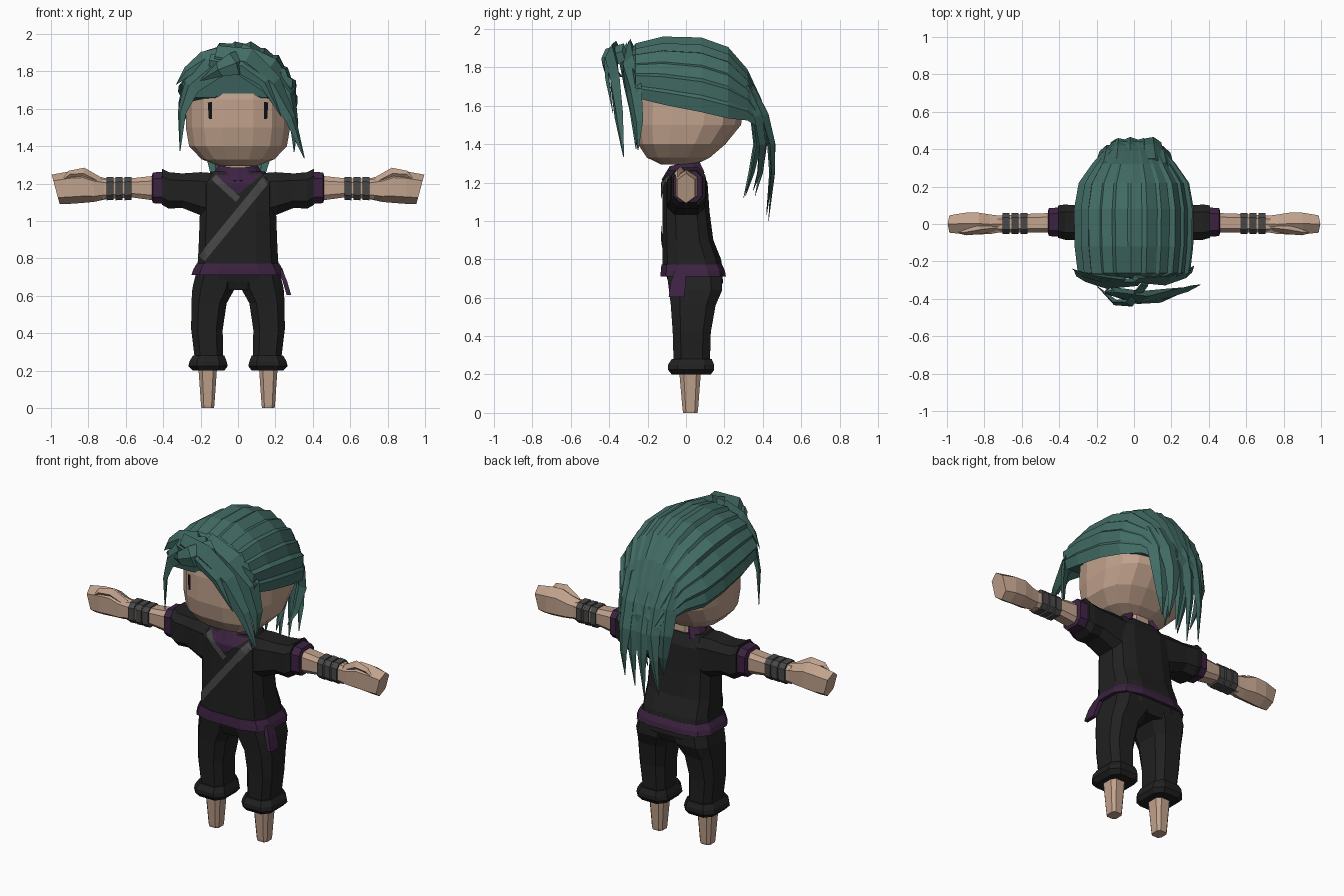
import bpy, bmesh, math
from mathutils import Vector
from mathutils.bvhtree import BVHTree

if "Cube" in bpy.data.objects:
    bpy.data.objects.remove(bpy.data.objects["Cube"], do_unlink=True)


def material(name, *rgb):
    m = bpy.data.materials.new(name)
    m.use_nodes = True
    m.diffuse_color = (*rgb, 1)
    m.node_tree.nodes["Principled BSDF"].inputs["Base Color"].default_value = (*rgb, 1)
    return m


HAIR = material("teal hair", .055, .15, .13)
SKIN = material("skin", .53, .36, .265)
CLOTH = material("black cloth", .015, .015, .015)
PURPLE = material("purple cloth", .045, .016, .052)
GREY = material("grey strap", .065, .065, .065)
INK = material("ink black", .005, .005, .006)


def build(name, verts, faces, mat):
    bm = bmesh.new()
    vs = [bm.verts.new(v) for v in verts]
    for f in faces:
        bm.faces.new([vs[i] for i in f])
    bmesh.ops.recalc_face_normals(bm, faces=bm.faces)
    me = bpy.data.meshes.new(name)
    bm.to_mesh(me)
    bm.free()
    me.materials.append(mat)
    ob = bpy.data.objects.new(name, me)
    bpy.context.scene.collection.objects.link(ob)
    return BVHTree.FromPolygons([Vector(v) for v in verts], faces)


def loft(name, rings, mat):
    """Closed skin over rings of equal point count."""
    n = len(rings[0])
    faces = [(r * n + i, r * n + (i + 1) % n, (r + 1) * n + (i + 1) % n, (r + 1) * n + i)
             for r in range(len(rings) - 1) for i in range(n)]
    faces += [tuple(range(n)), tuple(range((len(rings) - 1) * n, len(rings) * n))]
    return build(name, [p for r in rings for p in r], faces, mat)


def oval(rx, ry, n=8, power=.6):
    """Boxy oval in two axes."""
    out = []
    for i in range(n):
        a = math.tau * (i + .5) / n
        c, s = math.cos(a), math.sin(a)
        out.append((math.copysign(abs(c) ** power, c) * rx, math.copysign(abs(s) ** power, s) * ry))
    return out


def upright(name, rows, mat, n=8, power=.6):
    """Rows of z, centre x, half width, front y, back y."""
    return loft(name, [[(cx + u, (f + b) / 2 + v, z) for u, v in oval(rx * 1.04, (b - f) / 2 * 1.04, n, power)]
                       for z, cx, rx, f, b in rows], mat)


def sideways(name, rows, mat, s, n=8, power=.6, slant=0):
    """Rows of x, low z, high z, front y, back y, mirrored by s."""
    rings = []
    for k, (x, lo, hi, f, b) in enumerate(rows):
        sh = slant if k == len(rows) - 1 else 0
        rings.append([(s * (x + sh * v), (f + b) / 2 + u, (lo + hi) / 2 + v)
                      for u, v in oval((b - f) / 2 * 1.04, (hi - lo) / 2 * 1.04, n, power)])
    loft(name, rings, mat)


def strand(name, pts, w, mat=HAIR, out=None, thick=.4):
    """Tapered lock with a ridged cross-section."""
    pts = [Vector(p) for p in pts]
    rings, last = [], len(pts) - 1
    for i, p in enumerate(pts):
        t = (pts[min(i + 1, last)] - pts[max(i - 1, 0)]).normalized()
        n = Vector(out) if out else Vector((p.x, p.y, 0)).normalized()
        side = t.cross(n).normalized()
        n = side.cross(t)
        k = w * (.7 if i == 0 else max(.04, (1 - (i / last) ** 2)))
        rings.append([p + side * k, p + n * k * thick, p - side * k, p - n * k * thick])
    loft(name, rings, mat)


def plate(name, a, b, w0, w1, tree, mat, steps=10):
    """Thin band from a to b (x, z) laid on the front of a surface."""
    a, b = Vector(a), Vector(b)
    d = (b - a).normalized()
    nrm, verts = Vector((-d.y, d.x)), []
    for i in range(steps + 1):
        u = i / steps
        for j in range(4):
            q = a.lerp(b, u) + nrm * (w0 + (w1 - w0) * u) * (j / 3 - .5)
            hit = tree.ray_cast(Vector((q.x, -2, q.y)), Vector((0, 1, 0)))[0]
            verts.append((q.x, (hit.y if hit else -.05) - .007, q.y))
    faces = [(i * 4 + j, i * 4 + j + 1, i * 4 + j + 5, i * 4 + j + 4)
             for i in range(steps) for j in range(3)]
    build(name, verts, faces, mat)


# Head and face
head = upright("head", [(1.295, 0, .1, -.13, .05), (1.33, 0, .19, -.2, .12), (1.4, 0, .255, -.245, .2),
                        (1.5, 0, .272, -.265, .28), (1.65, 0, .272, -.265, .3), (1.75, 0, .24, -.25, .26),
                        (1.82, 0, .18, -.22, .2), (1.87, 0, .09, -.12, .1)], SKIN, 16, .75)
for s, side in ((1, "left"), (-1, "right")):
    plate(side + "_eye", (s * .15, 1.635), (s * .148, 1.545), .024, .016, head, INK, 3)
    plate(side + "_brow", (s * .225, 1.7), (s * .11, 1.68), .022, .035, head, INK, 4)
upright("neck", [(1.18, 0, .08, -.06, .08), (1.34, 0, .07, -.06, .07)], SKIN)

# Tunic, hips and sash
tunic = upright("tunic", [(.74, 0, .215, -.12, .19), (.8, 0, .21, -.12, .18), (.9, 0, .205, -.12, .14),
                          (1.05, 0, .2, -.12, .12), (1.2, 0, .2, -.12, .11), (1.265, 0, .14, -.085, .08)],
                CLOTH, 12)
upright("hips", [(.63, 0, .19, -.07, .17), (.68, 0, .22, -.09, .19), (.75, 0, .215, -.11, .185)], CLOTH, 12)
upright("sash", [(.71, 0, .245, -.13, .205), (.74, 0, .235, -.128, .2), (.772, 0, .217, -.125, .185)], PURPLE, 12)
loft("sash_tail", [[(x + dx, y, z) for dx, y in ((-.012, f), (.012, f), (.012, b), (-.012, b))]
                   for x, z, f, b in ((.225, .74, -.06, .0), (.25, .68, -.08, .0), (.272, .605, -.09, -.01))], PURPLE)

# Collar, lapels and strap
plate("collar_front", (0, 1.255), (0, 1.15), .27, .02, tunic, PURPLE)
plate("short_lapel", (-.13, 1.235), (0, 1.115), .035, .035, tunic, GREY)
plate("long_strap", (.165, 1.24), (-.195, .8), .045, .045, tunic, GREY, 16)
verts, count = [], 10
for i in range(count + 1):
    a = math.radians(-140 + 280 * i / count)
    for r, z in ((.15, 1.235), (.1, 1.305), (.085, 1.3), (.11, 1.22)):
        verts.append((r * math.sin(a), -r * .85 * math.cos(a), z - .02 * math.cos(a)))
loft("standing_collar", [verts[i * 4:i * 4 + 4] for i in range(count + 1)], PURPLE)

# Limbs, mirrored
for s, side in ((1, "left"), (-1, "right")):
    sideways(side + "_sleeve", [(.1, 1.0, 1.255, -.1, .1), (.2, 1.03, 1.262, -.1, .1), (.3, 1.07, 1.255, -.085, .1),
                                (.37, 1.065, 1.262, -.085, .105), (.405, 1.085, 1.28, -.075, .1)], CLOTH, s)
    sideways(side + "_sleeve_trim", [(.39, 1.09, 1.265, -.07, .09), (.455, 1.095, 1.26, -.065, .085),
                                     (.46, 1.11, 1.245, -.05, .07)], PURPLE, s)
    sideways(side + "_forearm", [(.42, 1.105, 1.245, -.045, .06), (.56, 1.125, 1.23, -.045, .055),
                                 (.73, 1.115, 1.225, -.045, .045)], SKIN, s)
    sideways(side + "_hand", [(.7, 1.12, 1.225, -.045, .045), (.77, 1.105, 1.24, -.058, .055),
                              (.83, 1.1, 1.265, -.06, .065), (.9, 1.095, 1.262, -.06, .065),
                              (.975, 1.095, 1.245, -.05, .05)], SKIN, s, 6, .8, .27)
    strand(side + "_thumb", [(s * .74, -.02, 1.21), (s * .83, -.03, 1.255), (s * .9, -.045, 1.25),
                             (s * .95, -.045, 1.21)], .035, SKIN, (0, -1, 0), .8)
    for k, x in enumerate((.57, .617, .665)):
        sideways(f"{side}_wrist_wrap_{k + 1}", [(x, 1.113, 1.237, -.054, .06),
                                               (x + .038, 1.11, 1.235, -.054, .058)], GREY, s)
    upright(side + "_trouser_leg", [(.72, s * .115, .11, -.1, .185), (.64, s * .13, .115, -.09, .19),
                                    (.56, s * .155, .095, -.08, .155), (.42, s * .166, .085, -.07, .13),
                                    (.25, s * .155, .075, -.065, .125)], CLOTH)
    upright(side + "_cuff", [(.2, s * .157, .085, -.075, .13), (.225, s * .16, .106, -.095, .148),
                             (.25, s * .16, .1, -.095, .148), (.28, s * .157, .085, -.075, .135)], CLOTH)
    upright(side + "_shin", [(0, s * .162, .034, -.015, .06), (.015, s * .162, .036, -.018, .063),
                             (.24, s * .162, .052, -.038, .08)], SKIN)

# Hair cap: rows of y, half width, hairline z, crown z
CAP = [(-.29, .19, 1.79, 1.885), (-.262, .3, 1.68, 1.925), (-.12, .317, 1.655, 1.96), (.08, .32, 1.62, 1.955),
       (.22, .295, 1.585, 1.905), (.32, .225, 1.56, 1.79), (.39, .165, 1.5, 1.64), (.44, .11, 1.42, 1.5)]


def cap_point(row, a, k):
    y, rx, lo, hi = row
    return (rx * k * math.sin(a), y, lo + (hi - lo) * k * math.cos(a))


loft("hair_cap", [[cap_point(r, math.radians(-95 + 190 * i / 14), .95) for i in range(15)] for r in CAP], HAIR)
STRIPS = 13
for i in range(STRIPS):
    mid, half = math.radians(-90 + 180 * i / (STRIPS - 1)), math.radians(9.5)
    lift = 1.0 + .025 * (i % 2)
    loft(f"hair_band_{i + 1}", [[cap_point(r, mid - half, .94), cap_point(r, mid - half * .3, lift),
                                 cap_point(r, mid + half, .965), cap_point(r, mid, .86)] for r in CAP], HAIR)

# Fringe locks
FRINGE = {
    "long_fringe": ([(-.12, -.36, 1.88), (.04, -.39, 1.85), (.18, -.37, 1.73), (.28, -.35, 1.55), (.355, -.325, 1.335)], .085),
    "left_fringe": ([(0, -.29, 1.9), (.16, -.3, 1.81), (.265, -.27, 1.68), (.3, -.25, 1.52), (.3, -.25, 1.37)], .08),
    "right_fringe": ([(.02, -.31, 1.88), (-.14, -.32, 1.82), (-.25, -.29, 1.72), (-.3, -.27, 1.58), (-.31, -.26, 1.375)], .075),
    "front_tuft": ([(.06, -.32, 1.88), (-.02, -.42, 1.84), (-.1, -.42, 1.81), (-.2, -.33, 1.75)], .07),
    "short_tuft": ([(-.05, -.3, 1.9), (-.18, -.29, 1.86), (-.27, -.27, 1.8), (-.33, -.24, 1.73)], .055),
    "middle_tuft": ([(-.15, -.36, 1.86), (.02, -.41, 1.83), (.14, -.41, 1.74), (.23, -.38, 1.56)], .05),
}
for name, (pts, w) in FRINGE.items():
    strand(name, pts, w)

# Tail: start x, tip x, tip y, tip z
TAIL = [(-.14, -.1, .36, 1.13), (-.08, -.11, .42, 1.03), (-.02, -.02, .43, 1.0), (.05, .05, .42, 1.05),
        (.1, .11, .43, 1.1), (.15, .09, .35, 1.16), (-.06, -.06, .3, 1.12), (.06, .04, .31, 1.13)]
for i, (x, tx, ty, tz) in enumerate(TAIL):
    back = ty - .41
    strand(f"tail_lock_{i + 1}", [(x * 1.1, .33 + back * .3, 1.7), (x, .4 + back * .4, 1.55),
                                  (x, .435 + back * .6, 1.4), ((x + tx) / 2, .435 + back * .9, 1.25),
                                  (tx, ty, tz)], .062)
